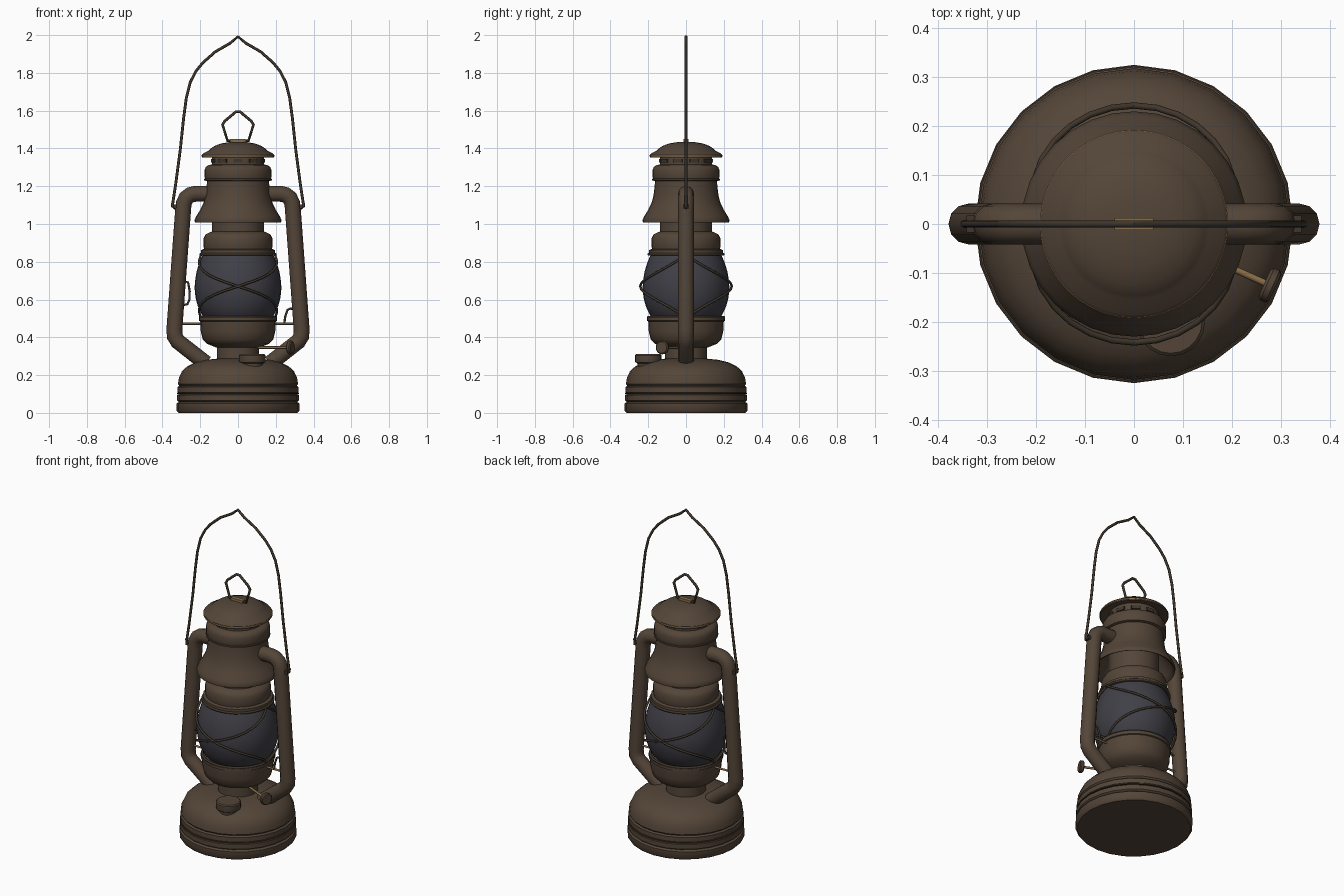
import bpy, bmesh, math
from mathutils import Vector

if "Cube" in bpy.data.objects:
    bpy.data.objects.remove(bpy.data.objects["Cube"])


def material(name, rgb):
    m = bpy.data.materials.new(name)
    m.diffuse_color = (*rgb, 1)
    m.use_nodes = True
    m.node_tree.nodes["Principled BSDF"].inputs["Base Color"].default_value = m.diffuse_color
    return m


BROWN = material("aged brown metal", (0.088, 0.060, 0.040))
DARK = material("dark wire", (0.050, 0.037, 0.025))
TAN = material("worn brass", (0.25, 0.155, 0.065))
GLASS = material("smoky glass", (0.050, 0.050, 0.062))


def finish(ob, mat, angle=40):
    if not ob.data.materials:
        ob.data.materials.append(mat)
    bpy.ops.object.select_all(action='DESELECT')
    ob.select_set(True)
    bpy.context.view_layer.objects.active = ob
    bpy.ops.object.shade_smooth_by_angle(angle=math.radians(angle))
    return ob


def lathe(name, profile, mat, seg=32, origin=(0, 0, 0), axis=(0, 0, 1), angle=40):
    """Spin (radius, height) points about an axis; radius 0 closes the end."""
    bm = bmesh.new()
    rings = []
    for r, z in profile:
        if r == 0:
            rings.append([bm.verts.new((0, 0, z))] * seg)
        else:
            rings.append([bm.verts.new((r * math.cos(2 * math.pi * i / seg),
                                        r * math.sin(2 * math.pi * i / seg), z)) for i in range(seg)])
    for a, b in zip(rings, rings[1:]):
        for i in range(seg):
            j = (i + 1) % seg
            bm.faces.new(list(dict.fromkeys((a[i], a[j], b[j], b[i]))))
    bmesh.ops.recalc_face_normals(bm, faces=bm.faces)
    me = bpy.data.meshes.new(name)
    bm.to_mesh(me)
    bm.free()
    ob = bpy.data.objects.new(name, me)
    bpy.context.collection.objects.link(ob)
    ob.location = origin
    ob.rotation_euler = Vector(axis).to_track_quat('Z', 'Y').to_euler()
    return finish(ob, mat, angle)


def wire(name, pts, radius, mat, cyclic=False, res=2):
    """Round tube along a path."""
    cu = bpy.data.curves.new(name, 'CURVE')
    cu.dimensions = '3D'
    cu.bevel_depth = radius
    cu.bevel_resolution = res
    cu.use_fill_caps = True
    sp = cu.splines.new('POLY')
    sp.points.add(len(pts) - 1)
    for p, c in zip(sp.points, pts):
        p.co = (*c, 1)
    sp.use_cyclic_u = cyclic
    ob = bpy.data.objects.new(name, cu)
    bpy.context.collection.objects.link(ob)
    bpy.ops.object.select_all(action='DESELECT')
    ob.select_set(True)
    bpy.context.view_layer.objects.active = ob
    bpy.ops.object.convert(target='MESH')
    return finish(bpy.context.object, mat, 50)


def box(name, loc, size, mat, rot=0):
    bpy.ops.mesh.primitive_cube_add(size=1, location=loc, rotation=(0, 0, rot))
    ob = bpy.context.object
    ob.name = name
    ob.scale = size
    ob.data.materials.append(mat)
    return ob


# Fuel tank with ribbed wall and domed top
lathe("fuel_tank", [(0, 0), (.315, 0), (.325, .012), (.325, .05), (.313, .058), (.323, .066),
                    (.323, .094), (.311, .101), (.321, .108), (.321, .136), (.311, .143), (.318, .152),
                    (.313, .185), (.297, .22), (.268, .247), (.227, .267), (.17, .281), (.11, .287)],
      BROWN, 24)
lathe("tank_seam", [(.311, .1), (.3235, .1), (.3235, .104), (.311, .104)], DARK, 24)

# Burner collar and cup
lathe("burner_cup", [(.112, .26), (.112, .345), (.13, .352), (.165, .366), (.187, .39), (.197, .43),
                     (.2, .485), (.207, .488), (.207, .503), (.17, .503), (0, .503)], BROWN)

# Glass globe
lathe("glass_globe", [(.17, .495), (.192, .52), (.213, .565), (.225, .61), (.23, .66), (.227, .70),
                      (.219, .75), (.203, .80), (.183, .845)], GLASS, angle=60)

# Globe holder and chimney
lathe("globe_holder", [(0, .832), (.195, .832), (.195, .862), (.18, .868), (.183, .885), (.182, .925),
                       (.172, .945), (.15, .956), (.138, .96), (.138, 1.16)], BROWN)

# Hood bell, hollow underneath
lathe("hood_bell", [(.138, 1.14), (.16, 1.10), (.205, 1.035), (.218, 1.012), (.228, 1.008), (.23, 1.02),
                    (.222, 1.04), (.2, 1.075), (.183, 1.11), (.172, 1.15), (.166, 1.2), (.164, 1.232),
                    (.174, 1.238), (.177, 1.25), (.177, 1.285), (.17, 1.303), (.155, 1.312),
                    (.138, 1.315), (.138, 1.372)], BROWN)
lathe("hood_rib", [(.16, 1.226), (.179, 1.231), (.179, 1.239), (.16, 1.243)], BROWN)

# Vent slots under the cap
for i in range(10):
    a = 2 * math.pi * (i + .5) / 10
    box("vent_slot", (.139 * math.cos(a), .139 * math.sin(a), 1.335), (.008, .05, .02), DARK, a)

# Top cap with a worn rim
lathe("top_cap", [(.13, 1.366), (.178, 1.352), (.19, 1.352), (.191, 1.366), (.185, 1.374), (.155, 1.388),
                  (.146, 1.398), (.125, 1.413), (.09, 1.426), (.05, 1.433), (0, 1.435)], BROWN, 40)
lathe("cap_rim", [(.187, 1.356), (.1925, 1.358), (.1925, 1.364), (.187, 1.3665)], TAN, 40)

# Lifting ring and its clip
wire("lifting_ring", [(-.055, 0, 1.44), (-.082, 0, 1.525), (-.07, 0, 1.545), (-.01, 0, 1.595), (.01, 0, 1.595),
                      (.07, 0, 1.545), (.082, 0, 1.525), (.055, 0, 1.44)], .0075, DARK, True)
box("ring_clip", (0, 0, 1.441), (.08, .024, .016), TAN)

# Side air tubes, bail pivots
for s in (-1, 1):
    tube = [(.13, 1.16), (.225, 1.16), (.252, 1.154), (.274, 1.138), (.287, 1.11), (.291, 1.07),
            (.337, .44), (.335, .405), (.318, .378), (.17, .262)]
    wire("side_tube", [(s * x, 0, z) for x, z in tube], .042, BROWN, res=4)
    box("bail_lug", (s * .33, 0, 1.092), (.025, .034, .022), DARK)
    wire("bail_hook", [(s * .30, 0, 1.09), (s * .335, 0, 1.086), (s * .347, 0, 1.095), (s * .347, 0, 1.112)],
         .0085, DARK)

# Carrying bail
half = [(.347, 1.10), (.33, 1.21), (.306, 1.39), (.288, 1.56), (.274, 1.665), (.253, 1.75), (.222, 1.81),
        (.185, 1.855), (.12, 1.912), (.042, 1.957)]
bail = [(-x, 0, z) for x, z in half] + [(0, 0, 1.992)] + [(x, 0, z) for x, z in reversed(half)]
wire("carrying_bail", bail, .0075, DARK)


# Guard wires crossing on the front and the back of the globe
def guard_radius(z):
    return .242 - .045 * ((z - .67) / .165) ** 2


for side in (-1, 1):
    for d in (-1, 1):
        pts = []
        for i in range(17):
            t = i / 8 - 1
            z = .67 + d * .165 * (.72 * t + .28 * t ** 3)
            a = math.radians(88) * t
            r = guard_radius(z)
            pts.append((r * math.sin(a), side * r * math.cos(a), z))
        wire("guard_wire", pts, .0065, DARK)
for z, r in ((.84, .197), (.507, .2)):
    ring = [(r * math.cos(k * math.pi / 12), r * math.sin(k * math.pi / 12), z) for k in range(24)]
    wire("guard_ring", ring, .007, DARK, True)

# Globe lift rod, lever and side loop
for s in (-1, 1):
    wire("lift_rod", [(s * .18, 0, .472), (s * .32, 0, .472)], .006, TAN)
wire("lift_lever", [(.245, 0, .472), (.25, 0, .51), (.262, 0, .545), (.275, 0, .552), (.3, 0, .55)], .006, DARK)
wire("side_loop", [(-.30, 0, .57), (-.268, 0, .575), (-.257, 0, .60), (-.256, 0, .645), (-.264, 0, .69),
                   (-.276, 0, .695), (-.30, 0, .66)], .006, DARK)

# Filler neck and cap
lathe("filler_cap", [(.05, .20), (.057, .262), (.068, .268), (.07, .275), (.07, .305), (.064, .311), (0, .311)],
      BROWN, 20, origin=(.075, -.2, 0))

# Wick adjuster shaft and knob
out = Vector((.91, -.41, 0))
wire("wick_shaft", [out * .09 + Vector((0, 0, .346)), out * .305 + Vector((0, 0, .346))], .007, TAN)
lathe("wick_knob", [(0, -.012), (.03, -.012), (.036, -.006), (.036, .006), (.03, .012), (0, .012)],
      BROWN, 16, origin=out * .305 + Vector((0, 0, .346)), axis=out)
